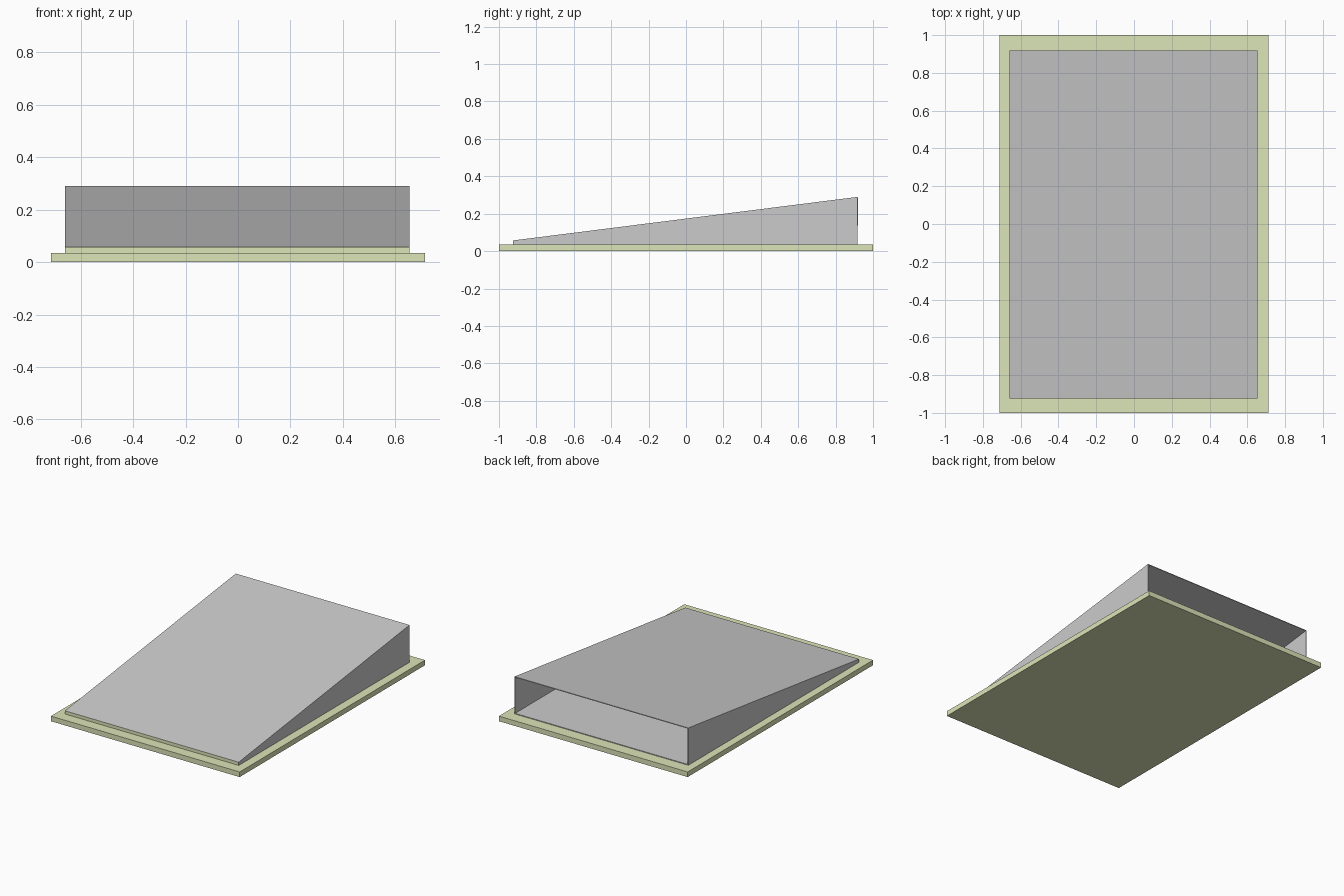
import bpy, bmesh

if "Cube" in bpy.data.objects:
    bpy.data.objects.remove(bpy.data.objects["Cube"])

green = bpy.data.materials.new("pale_green")
green.diffuse_color = (0.72, 0.78, 0.48, 1)
green.use_nodes = True
green.node_tree.nodes["Principled BSDF"].inputs["Base Color"].default_value = green.diffuse_color
grey = bpy.data.materials.new("plain_grey")
grey.diffuse_color = (0.7, 0.7, 0.7, 1)
grey.use_nodes = True
grey.node_tree.nodes["Principled BSDF"].inputs["Base Color"].default_value = grey.diffuse_color


def make_object(name, bm, materials):
    bmesh.ops.recalc_face_normals(bm, faces=bm.faces)
    mesh = bpy.data.meshes.new(name)
    bm.to_mesh(mesh)
    bm.free()
    for m in materials:
        mesh.materials.append(m)
    obj = bpy.data.objects.new(name, mesh)
    bpy.context.collection.objects.link(obj)
    return obj


# Flat base plate
BASE_TOP = 0.035
bm = bmesh.new()
bmesh.ops.create_cube(bm, size=1)
for v in bm.verts:
    v.co.x *= 1.426
    v.co.y *= 2.0
    v.co.z = BASE_TOP if v.co.z > 0 else 0
make_object("base_plate", bm, [green])

# Hollow sloping wedge: side profile (y, z) extruded across x
x0, x1 = -0.66, 0.653
profile = [(-0.925, BASE_TOP), (0.918, BASE_TOP), (0.918, 0.29), (-0.925, 0.057)]
bm = bmesh.new()
left = bm.faces.new([bm.verts.new((x0, y, z)) for y, z in profile])
ext = bmesh.ops.extrude_face_region(bm, geom=[left], use_keep_orig=True)
for g in ext["geom"]:
    if isinstance(g, bmesh.types.BMVert):
        g.co.x = x1
bmesh.ops.recalc_face_normals(bm, faces=bm.faces)

# Green front lip, open back
for f in bm.faces:
    f.material_index = 1 if f.calc_center_median().y < -0.9 else 0
back = [f for f in bm.faces if f.calc_center_median().y > 0.9]
bmesh.ops.delete(bm, geom=back, context='FACES_ONLY')
wedge = make_object("wedge_shell", bm, [grey, green])

# Thin sheet walls, thickened inwards
solid = wedge.modifiers.new("thickness", 'SOLIDIFY')
solid.thickness = 0.005
solid.offset = -1
solid.use_even_offset = True
